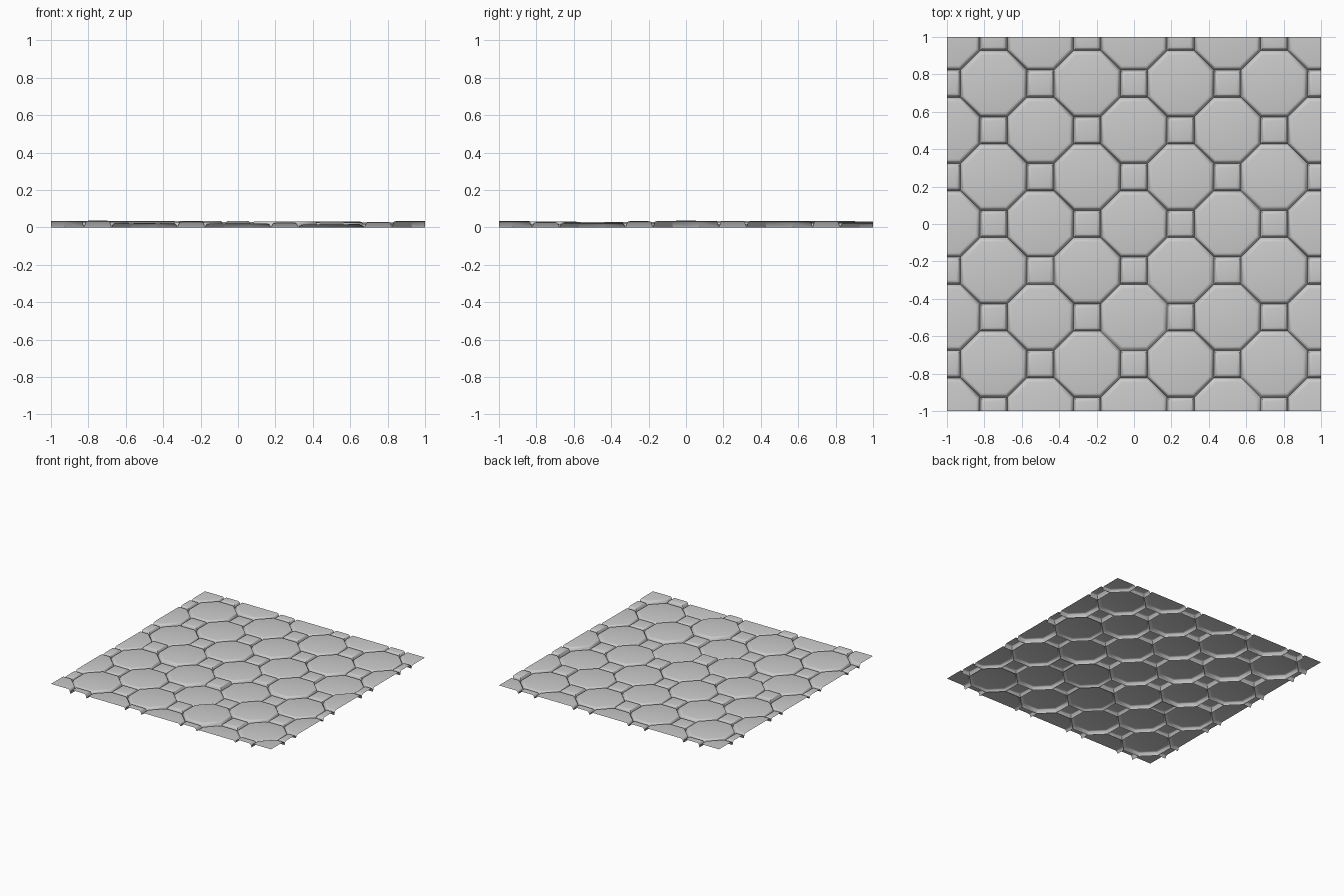
import bpy, bmesh, math, random
from mathutils import Vector

if "Cube" in bpy.data.objects:
    bpy.data.objects.remove(bpy.data.objects["Cube"])

random.seed(4)
PITCH = 0.25
OCT = PITCH / math.sqrt(2)      # octagon apothem
SQ = PITCH - OCT                # square half width

# Tiles that sit clearly higher or lower than their neighbours (grid column, row)
HEIGHTS = {
    (-4, -4): 0.035, (-3, -4): 0.035, (-2, -4): 0.022, (0, -4): 0.02,
    (1, -4): 0.025, (2, -4): 0.014, (4, -4): 0.032,
    (-2, -1): 0.016, (2, -1): 0.018, (1, -1): 0.018, (0, -2): 0.016,
    (3, 1): 0.018, (3, -3): 0.018, (-3, 0): 0.036, (0, 3): 0.034,
    (4, -1): 0.032, (-1, 0): 0.034,
}


def ring(bm, cx, cy, sides, apothem, z):
    r = apothem / math.cos(math.pi / sides)
    verts = []
    for k in range(sides):
        a = 2 * math.pi * (k + 0.5) / sides
        verts.append(bm.verts.new((cx + r * math.cos(a), cy + r * math.sin(a), z)))
    return verts


def tile(bm, cx, cy, sides, apothem, h):
    # groove bottom, steep wall, soft rim, flat top
    steps = [(0.0, 0.0), (0.009, h - 0.006), (0.014, h - 0.002), (0.024, h)]
    rings = [ring(bm, cx, cy, sides, apothem - d, z) for d, z in steps]
    for lo, hi in zip(rings, rings[1:]):
        for k in range(sides):
            n = (k + 1) % sides
            bm.faces.new((lo[k], lo[n], hi[n], hi[k]))
    bm.faces.new(rings[-1])


bm = bmesh.new()
# Octagons where column and row have equal parity, squares in between
for i in range(-4, 5):
    for j in range(-4, 5):
        h = HEIGHTS.get((i, j), random.uniform(0.022, 0.035))
        if (i + j) % 2 == 0:
            tile(bm, i * PITCH, j * PITCH, 8, OCT, h)
        else:
            tile(bm, i * PITCH, j * PITCH, 4, SQ, h)

# Join tiles along the groove bottoms, then trim the sheet to a square
bmesh.ops.remove_doubles(bm, verts=bm.verts[:], dist=0.0005)
for n in (Vector((1, 0, 0)), Vector((-1, 0, 0)), Vector((0, 1, 0)), Vector((0, -1, 0))):
    bmesh.ops.bisect_plane(bm, geom=bm.verts[:] + bm.edges[:] + bm.faces[:],
                           plane_co=n, plane_no=n, clear_outer=True)

mesh = bpy.data.meshes.new("paving_sheet")
bm.to_mesh(mesh)
bm.free()
obj = bpy.data.objects.new("paving_sheet", mesh)
bpy.context.collection.objects.link(obj)
bpy.context.view_layer.objects.active = obj
obj.select_set(True)
bpy.ops.object.shade_smooth_by_angle(angle=math.radians(35))
